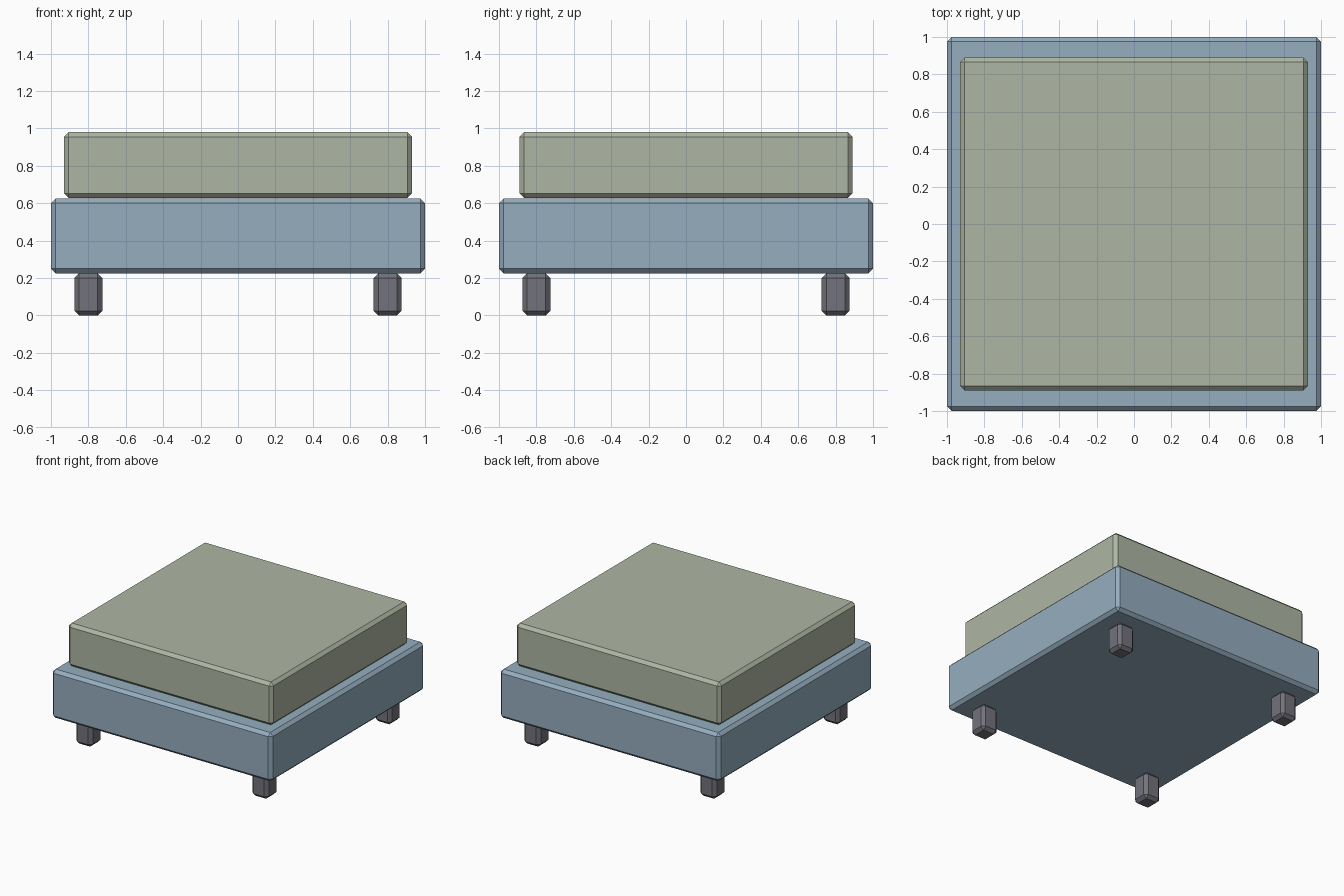
import bpy
from itertools import product

if "Cube" in bpy.data.objects:
    bpy.data.objects.remove(bpy.data.objects["Cube"])


def material(name, color):
    mat = bpy.data.materials.new(name)
    mat.diffuse_color = (*color, 1)
    mat.use_nodes = True
    mat.node_tree.nodes["Principled BSDF"].inputs["Base Color"].default_value = mat.diffuse_color
    return mat


def chamfered_box(name, x, y, z0, z1, size_x, size_y, mat, chamfer=0.025):
    bpy.ops.mesh.primitive_cube_add(size=1, location=(x, y, (z0 + z1) / 2))
    ob = bpy.context.object
    ob.name = name
    ob.scale = (size_x, size_y, z1 - z0)
    bpy.ops.object.transform_apply(location=False, rotation=False, scale=True)
    bevel = ob.modifiers.new("chamfer", 'BEVEL')
    bevel.width = chamfer
    bevel.segments = 1
    ob.data.materials.append(mat)
    return ob


blue = material("base_fabric", (0.30, 0.42, 0.52))
green = material("cushion_fabric", (0.42, 0.47, 0.37))
dark = material("leg_finish", (0.17, 0.17, 0.20))

# Upholstered base and seat cushion
chamfered_box("base", 0, 0, 0.225, 0.625, 2.0, 2.0, blue)
chamfered_box("seat_cushion", 0, 0, 0.627, 0.98, 1.86, 1.78, green)

# Four short corner legs
for sx, sy in product((-1, 1), repeat=2):
    name = ("front" if sy < 0 else "back") + ("_left" if sx < 0 else "_right") + "_leg"
    chamfered_box(name, sx * 0.8, sy * 0.8, 0, 0.225, 0.15, 0.15, dark)
